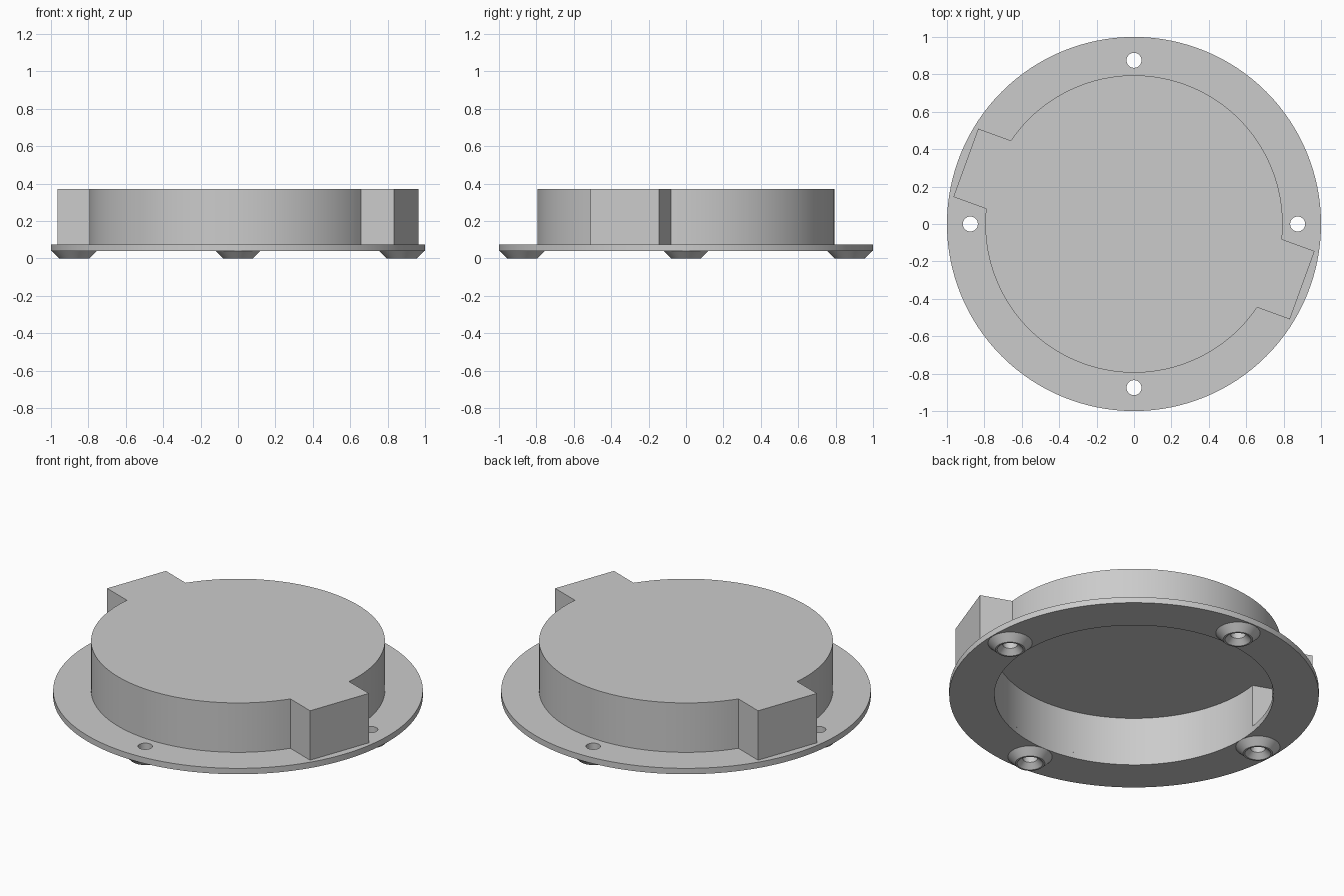
import bpy, bmesh, math
from math import sin, cos, asin, tau, radians

cube = bpy.data.objects.get("Cube")
if cube:
    bpy.data.objects.remove(cube, do_unlink=True)

grey = bpy.data.materials.new("light grey")
grey.use_nodes = True
colour = (0.6, 0.6, 0.6, 1)
grey.diffuse_color = colour
grey.node_tree.nodes["Principled BSDF"].inputs["Base Color"].default_value = colour

PLATE_LOW, PLATE_TOP, TOP = 0.04, 0.075, 0.37
WALL = 0.04
RADIUS = 0.795
SCREW_RING = 0.875
TAB_ANGLE = radians(-20)


def finish(name, bm):
    bmesh.ops.recalc_face_normals(bm, faces=bm.faces)
    mesh = bpy.data.meshes.new(name)
    bm.to_mesh(mesh)
    bm.free()
    mesh.materials.append(grey)
    ob = bpy.data.objects.new(name, mesh)
    bpy.context.collection.objects.link(ob)
    return ob


def prism(name, outline, low, high):
    bm = bmesh.new()
    face = bm.faces.new([bm.verts.new((x, y, low)) for x, y in outline])
    top = bmesh.ops.extrude_face_region(bm, geom=[face])["geom"]
    verts = [v for v in top if isinstance(v, bmesh.types.BMVert)]
    bmesh.ops.translate(bm, verts=verts, vec=(0, 0, high - low))
    return finish(name, bm)


def circle(r, n=128, cx=0, cy=0):
    return [(cx + r * cos(tau * i / n), cy + r * sin(tau * i / n)) for i in range(n)]


def tabbed_circle(r, half_width, reach, steps=56):
    """Round outline with a straight-sided tab on two opposite sides."""
    gap = asin(half_width / r)
    points = []
    for turn in (TAB_ANGLE, TAB_ANGLE + math.pi):
        c, s = cos(turn), sin(turn)
        for side in (-half_width, half_width):
            points.append((reach * c - side * s, reach * s + side * c))
        for i in range(steps + 1):
            a = turn + gap + (math.pi - 2 * gap) * i / steps
            points.append((r * cos(a), r * sin(a)))
    return points


def cut(ob, cutter):
    cutter.hide_render = True
    mod = ob.modifiers.new("cut", 'BOOLEAN')
    mod.operation, mod.solver, mod.object = 'DIFFERENCE', 'EXACT', cutter
    bpy.context.view_layer.objects.active = ob
    bpy.ops.object.modifier_apply(modifier=mod.name)
    bpy.data.objects.remove(cutter, do_unlink=True)


def lathe(name, profile, cx, cy, n=48):
    """Closed ring swept from a radius and height profile."""
    bm = bmesh.new()
    rings = [[bm.verts.new((cx + x, cy + y, z)) for x, y in circle(r, n)]
             for r, z in profile]
    for a, b in zip(rings, rings[1:] + rings[:1]):
        for i in range(n):
            j = (i + 1) % n
            bm.faces.new((a[i], a[j], b[j], b[i]))
    return finish(name, bm)


# Hollow housing with two hollow tabs, open below
housing = prism("housing", tabbed_circle(RADIUS, 0.194, 0.957), PLATE_TOP, TOP)
cut(housing, prism("cavity", tabbed_circle(RADIUS - WALL, 0.194 - WALL, 0.957 - WALL),
                   0, TOP - WALL))

# Flange plate with round opening
plate = prism("flange_plate", circle(1), PLATE_LOW, PLATE_TOP)
cut(plate, prism("opening", circle(RADIUS - WALL), 0, 0.2))
parts = [housing, plate]

# Screw holes with countersunk conical feet
foot_profile = [(0.12, PLATE_LOW), (0.08, 0), (0.07, 0), (0.04, 0.03), (0.04, PLATE_LOW)]
for i, side in enumerate(("left", "back", "right", "front")):
    x, y = SCREW_RING * cos(tau * i / 4), SCREW_RING * sin(tau * i / 4)
    cut(plate, prism("screw_hole", circle(0.04, 48, x, y), 0, 0.2))
    parts.append(lathe(side + "_screw_foot", foot_profile, x, y))

# Smooth round walls, keep edges sharp
bpy.ops.object.select_all(action='DESELECT')
for ob in parts:
    ob.select_set(True)
bpy.context.view_layer.objects.active = housing
bpy.ops.object.shade_smooth_by_angle(angle=radians(25))
